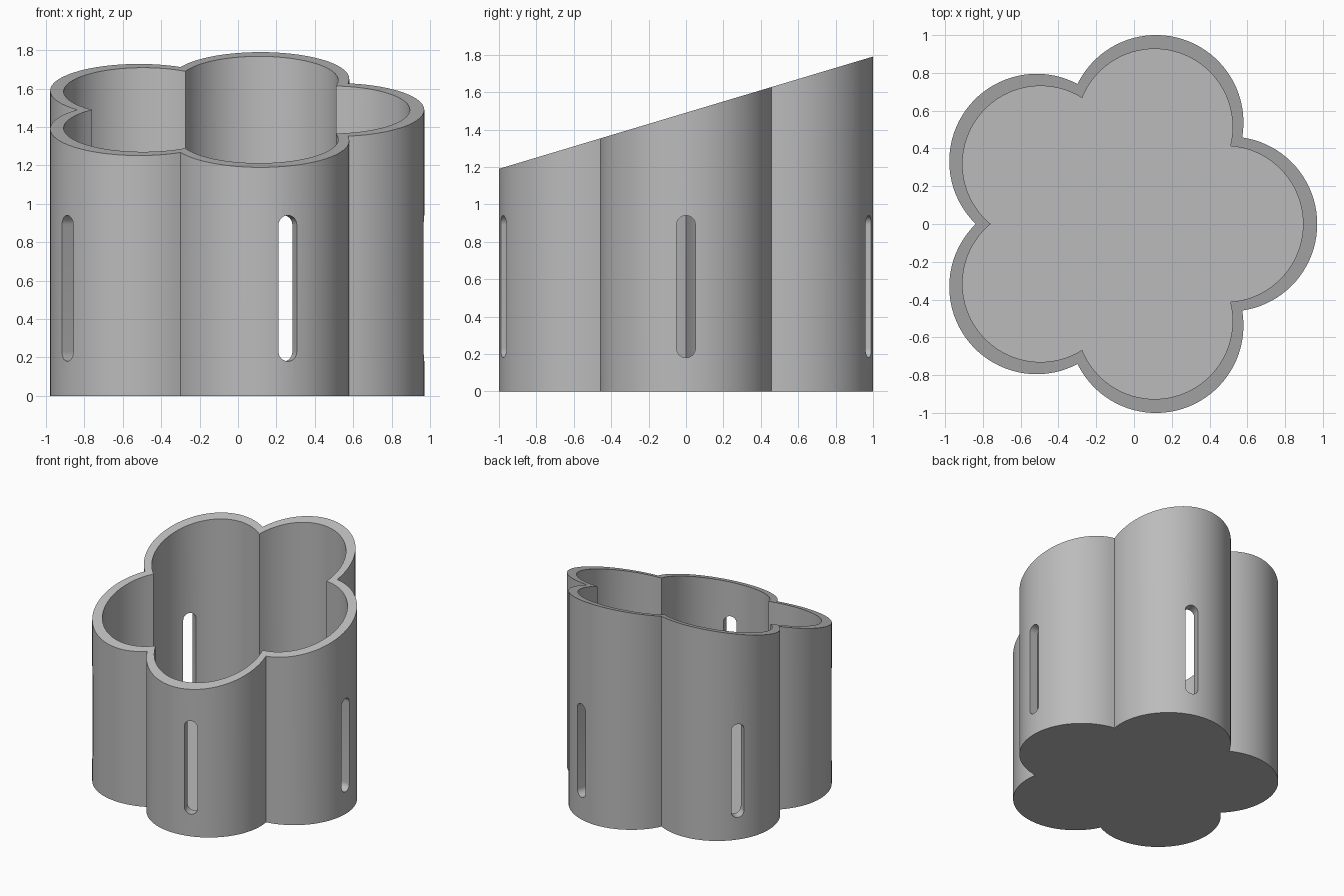
import bpy, bmesh, math
from mathutils import Matrix, Vector

if "Cube" in bpy.data.objects:
    bpy.data.objects.remove(bpy.data.objects["Cube"])

LOBES, STEPS = 5, 40
CENTRE_X = -0.058
FLOOR = 0.08

grey = bpy.data.materials.new("plain grey")
grey.use_nodes = True
colour = (0.5, 0.5, 0.5, 1)
grey.diffuse_color = colour
grey.node_tree.nodes["Principled BSDF"].inputs["Base Color"].default_value = colour


def make_object(name, bm):
    bmesh.ops.recalc_face_normals(bm, faces=bm.faces)
    mesh = bpy.data.meshes.new(name)
    bm.to_mesh(mesh)
    bm.free()
    mesh.materials.append(grey)
    ob = bpy.data.objects.new(name, mesh)
    bpy.context.collection.objects.link(ob)
    return ob


def flower(offset, radius):
    """Outline of overlapping circles, cut where neighbours meet."""
    half = math.pi / LOBES
    cusp = offset * math.cos(half) + math.sqrt(radius**2 - (offset * math.sin(half))**2)
    sweep = math.atan2(cusp * math.sin(half), cusp * math.cos(half) - offset)
    points = []
    for lobe in range(LOBES):
        turn = lobe * 2 * half
        for i in range(STEPS):
            a = turn - sweep + 2 * sweep * i / STEPS
            points.append((CENTRE_X + offset * math.cos(turn) + radius * math.cos(a),
                           offset * math.sin(turn) + radius * math.sin(a)))
    return points


def slant(x, y):
    return 1.49 + 0.3 * y


# Lobed vessel: outer wall, slanted rim, inner wall and floor
outer, inner = flower(0.565, 0.463), flower(0.54, 0.413)
bm = bmesh.new()
rings = [[bm.verts.new((x, y, height(x, y))) for x, y in outline]
         for outline, height in ((outer, lambda x, y: 0), (outer, slant),
                                 (inner, slant), (inner, lambda x, y: FLOOR))]
count = LOBES * STEPS
for low, high in zip(rings, rings[1:]):
    for i in range(count):
        j = (i + 1) % count
        bm.faces.new((low[i], low[j], high[j], high[i]))
bm.faces.new(rings[0][::-1])
bm.faces.new(rings[-1])
vessel = make_object("lobed_vessel", bm)

# Round-ended slot cutters, one through each lobe
bm = bmesh.new()
for lobe in range(LOBES):
    spin = Matrix.Translation((CENTRE_X, 0, 0)) @ Matrix.Rotation(lobe * math.tau / LOBES, 4, "Z")
    profile = []
    for middle, start in ((0.89, 0), (0.23, math.pi)):
        for i in range(17):
            a = start + math.pi * i / 16
            profile.append((0.05 * math.cos(a), middle + 0.05 * math.sin(a)))
    face = bm.faces.new([bm.verts.new(spin @ Vector((0.8, y, z))) for y, z in profile])
    made = bmesh.ops.extrude_face_region(bm, geom=[face])["geom"]
    push = spin.to_3x3() @ Vector((0.4, 0, 0))
    bmesh.ops.translate(bm, vec=push, verts=[v for v in made if isinstance(v, bmesh.types.BMVert)])
cutter = make_object("slot_cutter", bm)
cutter.hide_render = True

cut = vessel.modifiers.new("slots", "BOOLEAN")
cut.operation = "DIFFERENCE"
cut.solver = "EXACT"
cut.object = cutter
bpy.ops.object.select_all(action="DESELECT")
vessel.select_set(True)
bpy.context.view_layer.objects.active = vessel
bpy.ops.object.modifier_apply(modifier=cut.name)
bpy.data.objects.remove(cutter)
bpy.ops.object.shade_smooth_by_angle(angle=math.radians(30))
